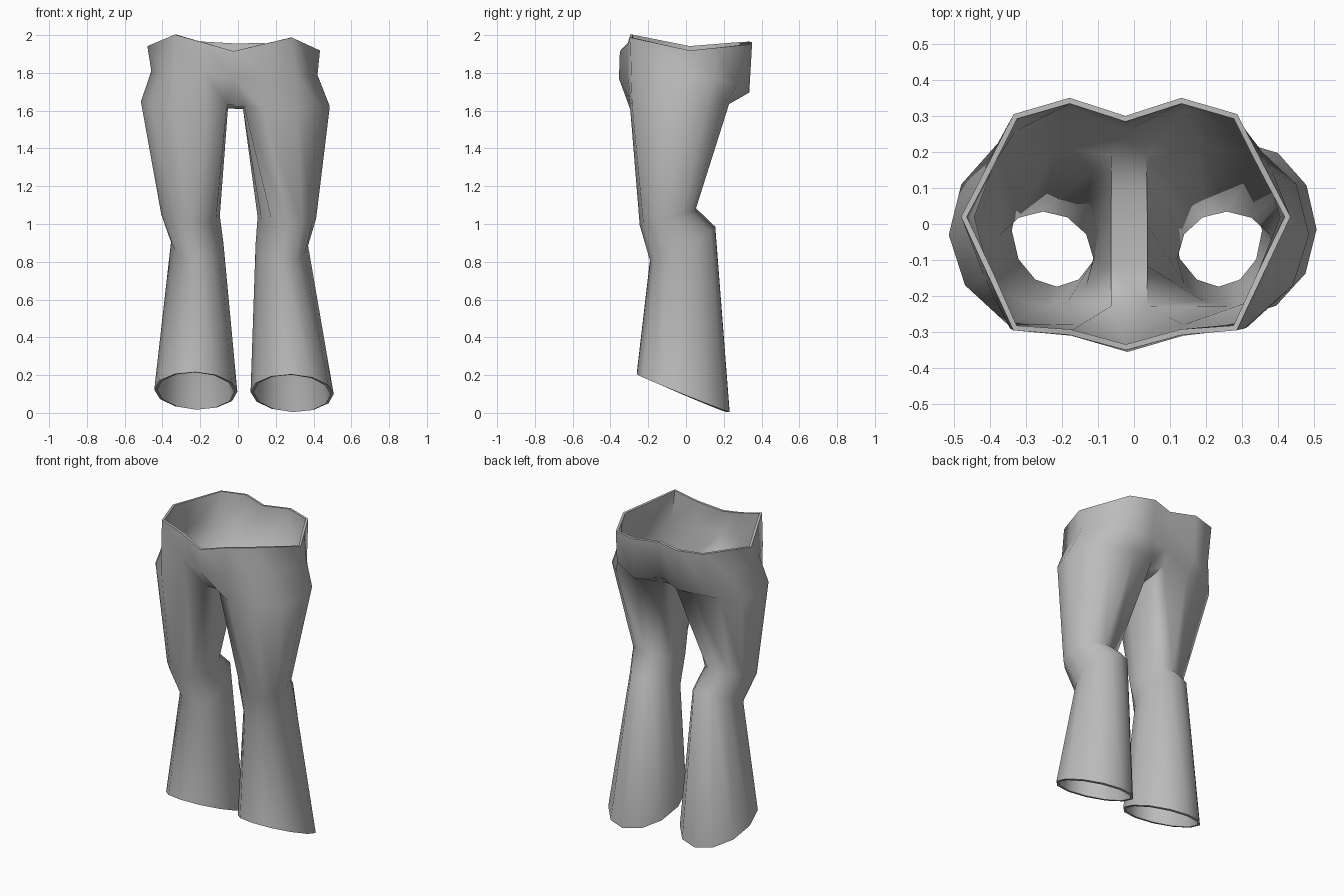
import bpy, bmesh
from math import sin, cos, radians
from mathutils import Vector

cube = bpy.data.objects.get("Cube")
if cube:
    bpy.data.objects.remove(cube)

grey = bpy.data.materials.new("grey_cloth")
grey.use_nodes = True
colour = (0.5, 0.5, 0.5, 1)
grey.diffuse_color = colour
grey.node_tree.nodes["Principled BSDF"].inputs["Base Color"].default_value = colour


def mid(a, b):
    return tuple((p + q) / 2 for p, q in zip(a, b))


def leg_ring(inner, outer, front, back, z_front, z_back):
    """Tilted oval of twelve points, starting at the inner front."""
    ring = []
    for k in range(12):
        a = radians(30 * k - 30)
        t = (1 - cos(a)) / 2
        ring.append(((inner + outer) / 2 + (outer - inner) / 2 * sin(a),
                     front + (back - front) * t,
                     z_front + (z_back - z_front) * t))
    return ring


# Half outlines of the waistband, from front centre round to back centre
f2, side, b2 = (.31, -.295, 1.995), (.457, .02, 1.93), (.31, .305, 1.955)
waist = [(0, -.35, 1.915), (.155, -.308, 1.955), f2, mid(f2, side), side,
         mid(side, b2), b2, (.155, .35, 1.96), (0, .3, 1.955)]
seat = [(0, -.355, 1.77), (.155, -.31, 1.79), (.325, -.29, 1.8),
        (.395, -.15, 1.8), (.44, .02, 1.8), (.4, .15, 1.78),
        (.32, .27, 1.74), (.16, .335, 1.70), (0, .275, 1.72)]

# Closed rings of one leg, the last three hip points run under the crotch
hip = [(.045, -.24, 1.63), (.15, -.295, 1.61), (.33, -.285, 1.63),
       (.455, -.17, 1.63), (.5, -.03, 1.635), (.465, .11, 1.64),
       (.37, .2, 1.64), (.2, .228, 1.64), (.045, .2, 1.65),
       (.04, .1, 1.62), (.04, 0, 1.61), (.04, -.12, 1.61)]
legs = [hip,
        leg_ring(.10, .41, -.245, .05, 1.0, 1.08),
        leg_ring(.085, .363, -.19, .155, .81, .98),
        leg_ring(.035, .475, -.26, .23, .21, .012)]

bm = bmesh.new()


def add_ring(points, s):
    # A slight sideways lean of the whole garment
    return [bm.verts.new((s * x + .035 - .03 * z, y, z - .025 * s * x))
            for x, y, z in points]


def bridge(upper, lower, s, closed):
    n = len(upper)
    for i in range(n if closed else n - 1):
        j = (i + 1) % n
        face = [upper[i], lower[i], lower[j], upper[j]]
        bm.faces.new(face if s > 0 else face[::-1])


# Pelvis and leg on each side
hips, seats = {}, {}
for s in (1, -1):
    top, low = add_ring(waist, s), add_ring(seat, s)
    rings = [add_ring(r, s) for r in legs]
    bridge(top, low, s, False)
    bridge(low, rings[0][:9], s, False)
    for a, b in zip(rings, rings[1:]):
        bridge(a, b, s, True)
    hips[s], seats[s] = rings[0], low

# Crotch strip between the legs, with a triangle at each end
l, r = hips[1], hips[-1]
for i, j in ((0, 11), (11, 10), (10, 9), (9, 8)):
    bm.faces.new([l[i], r[i], r[j], l[j]])
bm.faces.new([seats[1][0], r[0], l[0]])
bm.faces.new([seats[1][8], l[8], r[8]])
bmesh.ops.remove_doubles(bm, verts=bm.verts, dist=.0005)
bmesh.ops.recalc_face_normals(bm, faces=bm.faces)

# Make sure the cloth faces outward, judged at the outer hip
bm.faces.ensure_lookup_table()
outer = max(bm.faces, key=lambda f: f.calc_center_median().x)
if outer.normal.dot(Vector((1, 0, 0))) < 0:
    bmesh.ops.reverse_faces(bm, faces=bm.faces)

mesh = bpy.data.meshes.new("trousers")
bm.to_mesh(mesh)
bm.free()
trousers = bpy.data.objects.new("trousers", mesh)
bpy.context.collection.objects.link(trousers)
mesh.materials.append(grey)

# Cloth thickness, then smooth shading with sharp rims
bpy.ops.object.select_all(action="DESELECT")
trousers.select_set(True)
bpy.context.view_layer.objects.active = trousers
solid = trousers.modifiers.new("thickness", "SOLIDIFY")
solid.thickness = .016
solid.offset = -1
bpy.ops.object.modifier_apply(modifier=solid.name)
bpy.ops.object.shade_smooth_by_angle(angle=radians(60))
